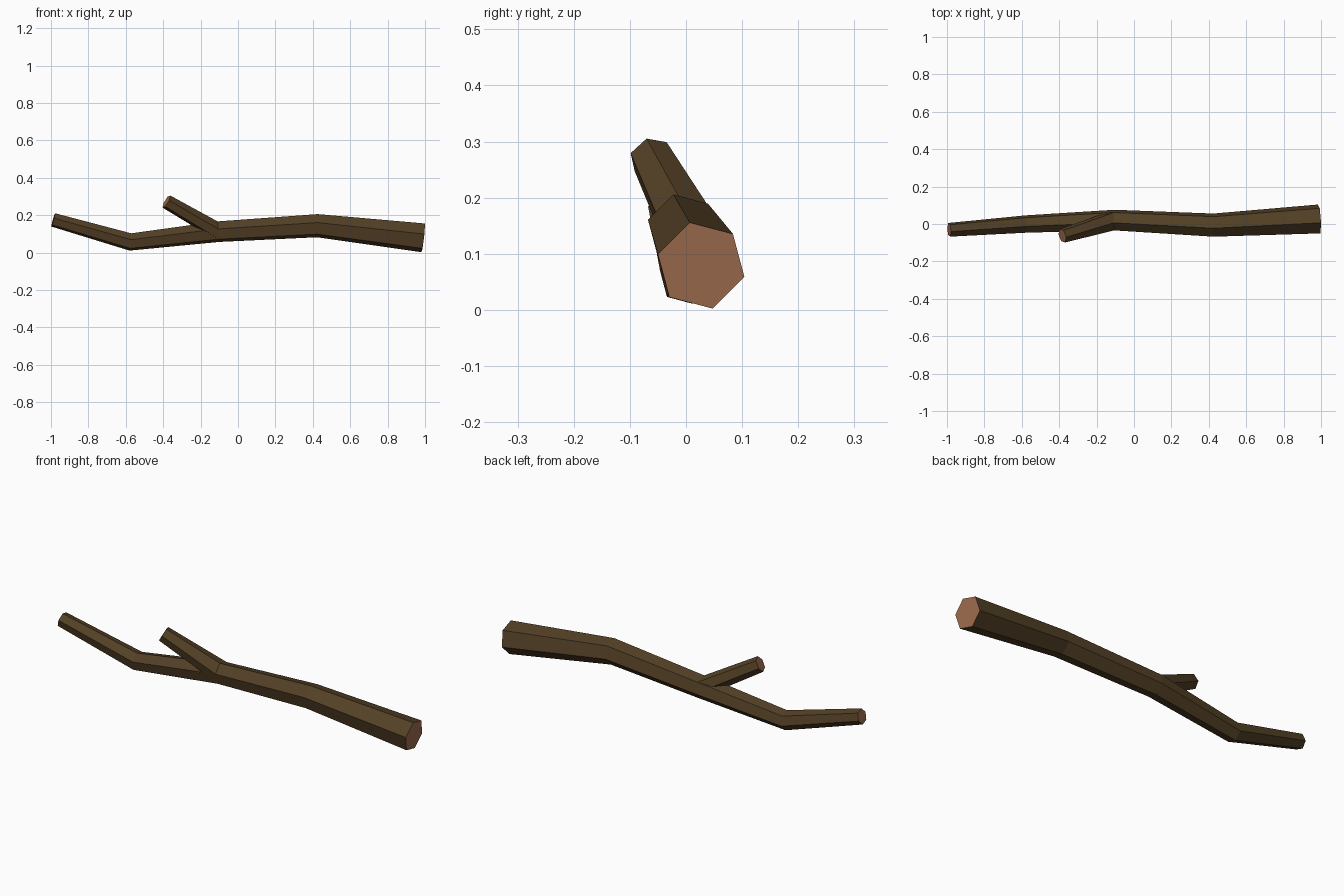
import bpy, bmesh, math
from mathutils import Vector

if "Cube" in bpy.data.objects:
    bpy.data.objects.remove(bpy.data.objects["Cube"])


def material(name, rgb):
    m = bpy.data.materials.new(name)
    m.diffuse_color = (*rgb, 1)
    m.use_nodes = True
    m.node_tree.nodes["Principled BSDF"].inputs["Base Color"].default_value = m.diffuse_color
    return m


bark = material("dark bark", (0.088, 0.052, 0.019))
wood = material("cut wood", (0.34, 0.152, 0.076))


def ring(bm, centre, radius, direction):
    """Six-sided ring across the given direction."""
    turn = Vector((-1, 0, 0)).rotation_difference(direction)
    verts = []
    for k in range(6):
        a = math.radians(45 + 60 * k)
        off = Vector((0, math.cos(a), math.sin(a))) * radius
        verts.append(bm.verts.new(Vector(centre) + turn @ off))
    return verts


def limb(name, stations, cap_start, start_dir=None):
    """Tapered hexagonal limb through (centre, radius) stations."""
    bm = bmesh.new()
    pts = [Vector(c) for c, r in stations]
    segs = [(b - a).normalized() for a, b in zip(pts, pts[1:])]
    dirs = [start_dir or segs[0]]
    dirs += [(a + b).normalized() for a, b in zip(segs, segs[1:])] + [segs[-1]]
    rings = [ring(bm, c, r, d) for (c, r), d in zip(stations, dirs)]
    for a, b in zip(rings, rings[1:]):
        for k in range(6):
            n = (k + 1) % 6
            bm.faces.new((a[k], a[n], b[n], b[k]))
    caps = [rings[-1]] + ([rings[0]] if cap_start else [])
    for r in caps:
        bm.faces.new(r).material_index = 1
    bmesh.ops.recalc_face_normals(bm, faces=bm.faces)
    # an open limb may come out inverted: the last side face must point outward
    bm.faces.ensure_lookup_table()
    f = bm.faces[0]
    f.normal_update()
    if f.normal.dot(f.calc_center_median() - (pts[0] + pts[1]) / 2) < 0:
        bmesh.ops.reverse_faces(bm, faces=bm.faces)
    me = bpy.data.meshes.new(name)
    bm.to_mesh(me)
    bm.free()
    me.materials.append(bark)
    me.materials.append(wood)
    ob = bpy.data.objects.new(name, me)
    bpy.context.collection.objects.link(ob)
    return ob


# Main stick, thick end to thin end
fork = ((-0.105, 0.021, 0.112), 0.057)
limb("main_stick", [
    ((0.99, 0.027, 0.079), 0.080),
    ((0.425, -0.006, 0.144), 0.064),
    fork,
    ((-0.575, 0.0, 0.057), 0.048),
    ((-0.988, -0.031, 0.175), 0.038),
], True)

# Side branch, growing out of the fork ring
limb("side_branch", [fork, ((-0.383, -0.063, 0.273), 0.039)],
     False, Vector((-1, -0.01, -0.07)).normalized())
